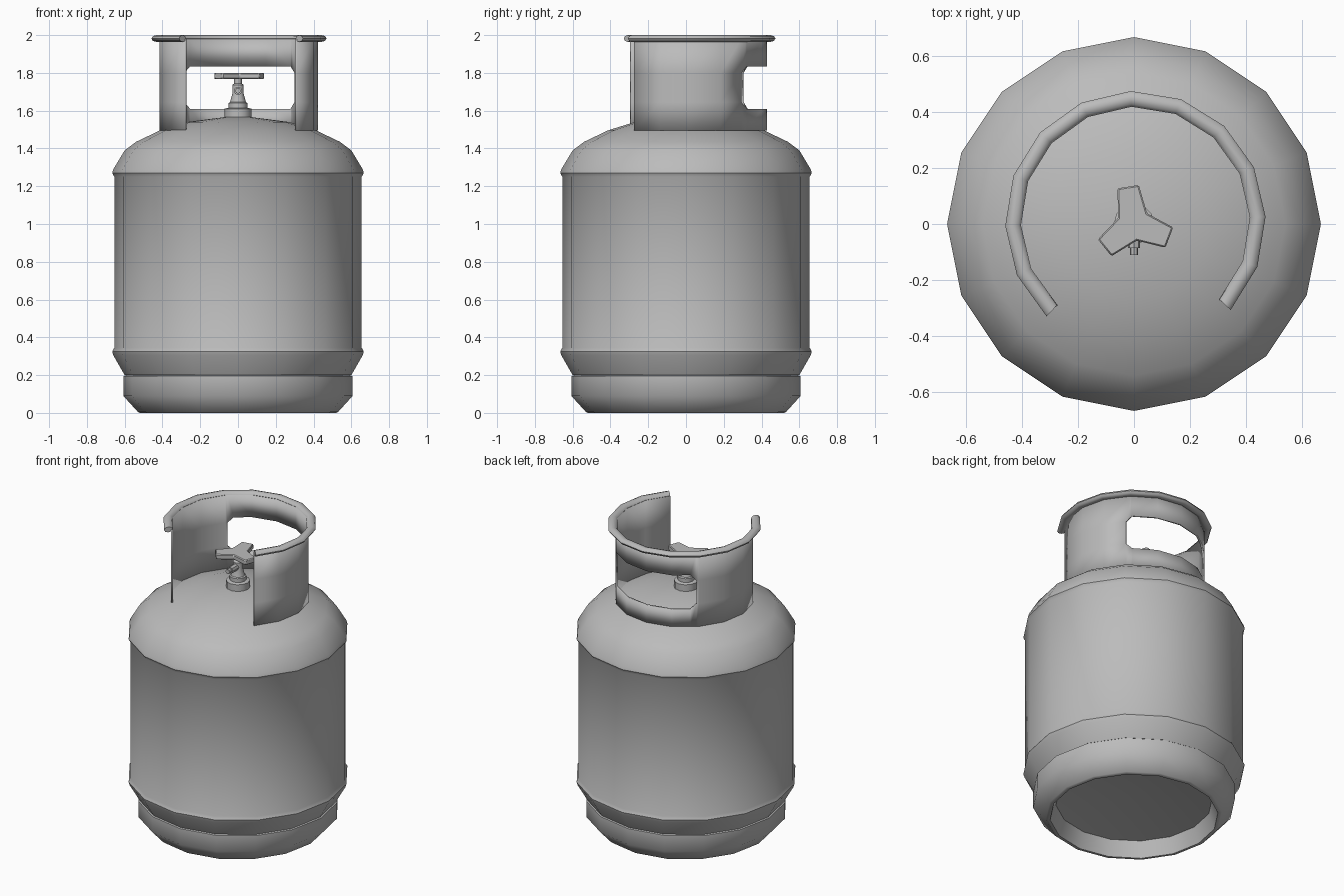
import bpy, bmesh
from math import radians, cos, sin, pi

if "Cube" in bpy.data.objects:
    bpy.data.objects.remove(bpy.data.objects["Cube"], do_unlink=True)

grey = bpy.data.materials.new("plain_grey")
grey.use_nodes = True
GREY = (0.5, 0.5, 0.5, 1)
grey.diffuse_color = GREY
grey.node_tree.nodes["Principled BSDF"].inputs["Base Color"].default_value = GREY


def finish(bm, name, angle=40):
    """Clean the mesh, link it as an object and shade it."""
    bmesh.ops.remove_doubles(bm, verts=bm.verts, dist=0.0005)
    bmesh.ops.recalc_face_normals(bm, faces=bm.faces)
    mesh = bpy.data.meshes.new(name)
    bm.to_mesh(mesh)
    bm.free()
    mesh.materials.append(grey)
    obj = bpy.data.objects.new(name, mesh)
    bpy.context.collection.objects.link(obj)
    bpy.ops.object.select_all(action='DESELECT')
    obj.select_set(True)
    bpy.context.view_layer.objects.active = obj
    bpy.ops.object.shade_smooth_by_angle(angle=radians(angle))
    return obj


def lathe(name, profile, sides=16, angle=40):
    """Revolve (radius, height) points around z."""
    bm = bmesh.new()
    rings = []
    for r, z in profile:
        if r == 0:
            rings.append([bm.verts.new((0, 0, z))] * sides)
        else:
            rings.append([bm.verts.new((r * cos(2 * pi * i / sides), r * sin(2 * pi * i / sides), z))
                          for i in range(sides)])
    for a, b in zip(rings, rings[1:]):
        for i in range(sides):
            j = (i + 1) % sides
            bm.faces.new(dict.fromkeys((a[i], a[j], b[j], b[i])))
    return finish(bm, name, angle)


# Tank with a raised seam at each end of the straight wall
lathe("tank_body", [(0, 0.2), (0.6, 0.2), (0.66, 0.305), (0.666, 0.325), (0.655, 0.345),
                    (0.655, 1.25), (0.666, 1.27), (0.66, 1.29), (0.6, 1.39), (0.54, 1.435),
                    (0.41, 1.497), (0.27, 1.54), (0, 1.575)])

# Hollow foot ring
lathe("foot_ring", [(0.59, 0.2), (0.607, 0.195), (0.607, 0.09), (0.53, 0.005), (0.52, 0),
                    (0.505, 0), (0.47, 0.1), (0, 0.16)], angle=60)

# Collar frame: chords of a 16-sided ring, open at the front
CX, CY, TURN, STEP = 0.005, 0.01, 2, 22.5
START, END = -43, 227


def on_ring(deg, radius):
    """Point on the flat-sided ring at an angle."""
    off = (deg - TURN) % STEP - STEP / 2
    r = radius * cos(radians(STEP / 2)) / cos(radians(off))
    return CX + r * cos(radians(deg)), CY + r * sin(radians(deg))


# Collar wall with a chamfered window at the back
HOLE_A, HOLE_B, CUT = 43, 135, 5
corners = [START + STEP * i for i in range(13)]
columns = sorted(corners + [HOLE_A, HOLE_A + CUT, HOLE_B - CUT, HOLE_B])
bm = bmesh.new()
grid = []
for deg in columns:
    inset = min(max(deg - HOLE_A, 0), max(HOLE_B - deg, 0), CUT) / CUT
    lo, hi = 1.645 - 0.035 * inset, 1.80 + 0.035 * inset
    x, y = on_ring(deg, 0.42)
    grid.append([bm.verts.new((x, y, z)) for z in (1.495, lo, hi, 1.98)])
for k, (a, b) in enumerate(zip(grid, grid[1:])):
    middle = (columns[k] + columns[k + 1]) / 2
    for row in range(3):
        if row == 1 and HOLE_A < middle < HOLE_B:
            continue
        bm.faces.new((a[row], b[row], b[row + 1], a[row + 1]))
collar = finish(bm, "collar_wall", 30)
solid = collar.modifiers.new("thickness", 'SOLIDIFY')
solid.thickness = 0.012
solid.offset = -1

# Rolled rim along the top of the collar
bm = bmesh.new()
sections = []
for deg in corners:
    ring = []
    for i in range(8):
        t = 2 * pi * i / 8
        x, y = on_ring(deg, 0.437 + 0.027 * cos(t))
        ring.append(bm.verts.new((x, y, 1.982 + 0.018 * sin(t))))
    sections.append(ring)
for a, b in zip(sections, sections[1:]):
    for i in range(8):
        j = (i + 1) % 8
        bm.faces.new((a[i], b[i], b[j], a[j]))
bm.faces.new(sections[0])
bm.faces.new(sections[-1])
finish(bm, "collar_rim", 60)

# Valve body and stem
lathe("valve_body", [(0, 1.55), (0.072, 1.55), (0.072, 1.61), (0.05, 1.615), (0.05, 1.64),
                     (0.042, 1.645), (0.03, 1.69), (0.03, 1.735), (0.02, 1.745),
                     (0.02, 1.775), (0, 1.775)], sides=12)

# Outlet pointing to the front
outlet = lathe("valve_outlet", [(0, 0), (0.022, 0), (0.022, 0.085), (0.015, 0.085),
                                (0.015, 0.11), (0, 0.11)], sides=8)
outlet.rotation_euler = (radians(90), 0, 0)
outlet.location = (0, 0, 1.705)

# Three-armed hand wheel
bm = bmesh.new()
outline = []
for arm in range(3):
    base = 99 + 120 * arm
    for deg, r in ((-16, 0.14), (16, 0.14), (60, 0.06)):
        t = radians(base + deg)
        outline.append(bm.verts.new((r * cos(t), r * sin(t), 1.767)))
bottom = bm.faces.new(outline)
top = bmesh.ops.extrude_face_region(bm, geom=[bottom], use_keep_orig=True)["geom"]
bmesh.ops.translate(bm, vec=(0, 0, 0.033), verts=[v for v in top if isinstance(v, bmesh.types.BMVert)])
wheel = finish(bm, "hand_wheel", 30)
bevel = wheel.modifiers.new("soft_edge", 'BEVEL')
bevel.width = 0.005
bevel.segments = 1
